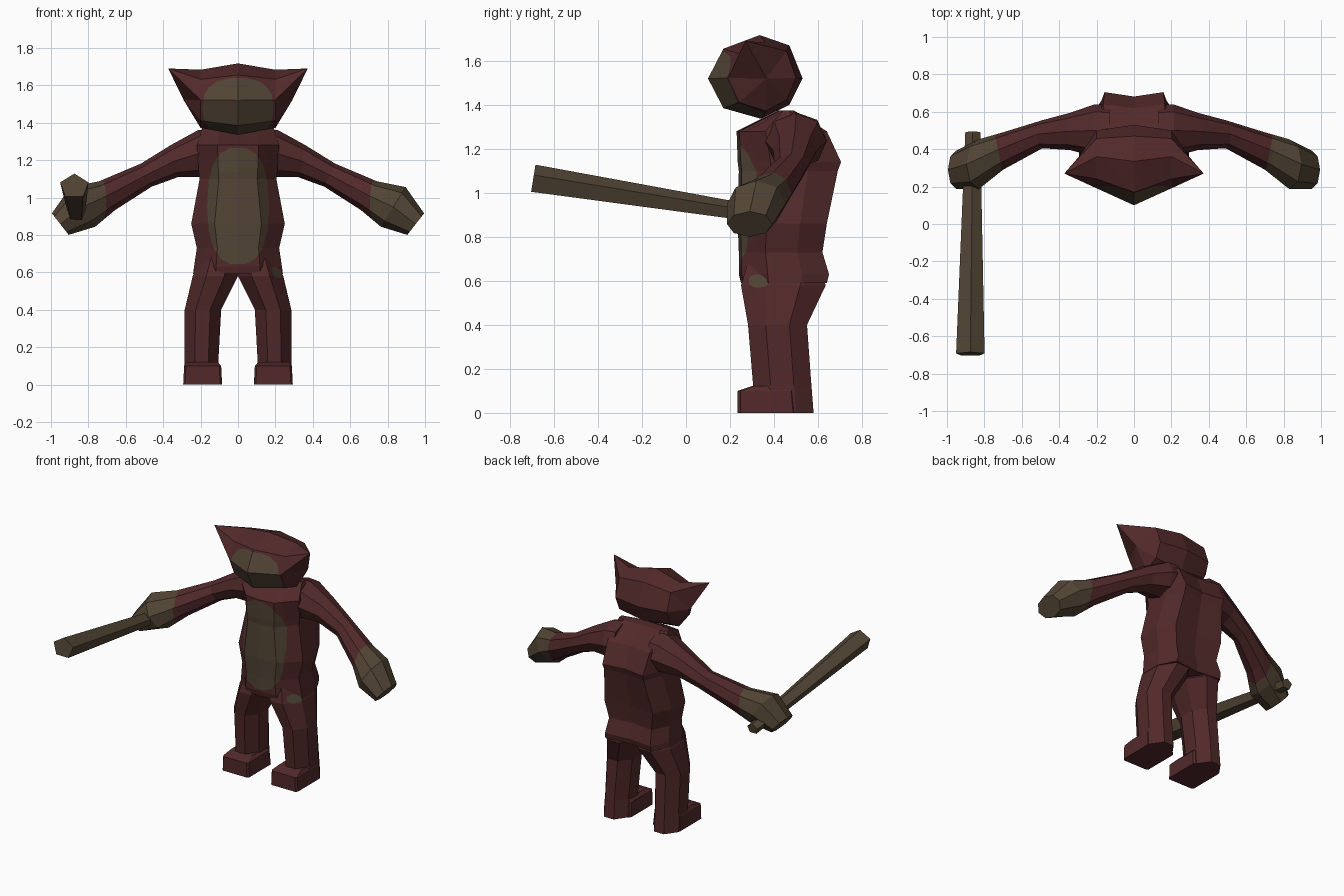
import bpy, bmesh, math
from mathutils import Vector

if "Cube" in bpy.data.objects:
    bpy.data.objects.remove(bpy.data.objects["Cube"])


def material(name, rgb):
    m = bpy.data.materials.new(name)
    m.diffuse_color = (*rgb, 1)
    m.use_nodes = True
    m.node_tree.nodes["Principled BSDF"].inputs["Base Color"].default_value = m.diffuse_color
    return m


FUR = material("dark_red_fur", (0.084, 0.022, 0.023))
SKIN = material("brown_skin", (0.084, 0.059, 0.035))


def finish(bm, name, mats=(FUR, SKIN)):
    bmesh.ops.recalc_face_normals(bm, faces=bm.faces)
    me = bpy.data.meshes.new(name)
    bm.to_mesh(me)
    bm.free()
    for m in mats:
        me.materials.append(m)
    ob = bpy.data.objects.new(name, me)
    bpy.context.collection.objects.link(ob)
    return ob


def loft(bm, rings):
    """Skin a list of equal-length point rings and cap both ends."""
    rows = [[bm.verts.new(p) for p in r] for r in rings]
    n = len(rows[0])
    for a, b in zip(rows, rows[1:]):
        for i in range(n):
            j = (i + 1) % n
            bm.faces.new((a[i], a[j], b[j], b[i]))
    bm.faces.new(rows[0])
    bm.faces.new(rows[-1])
    bmesh.ops.recalc_face_normals(bm, faces=bm.faces)
    return rows


def cut(bm, co, no):
    bmesh.ops.bisect_plane(bm, geom=bm.verts[:] + bm.edges[:] + bm.faces[:],
                           plane_co=co, plane_no=no, dist=1e-5)


def paint(bm, facing, centre, radii, power=2.5, steps=18):
    """Cut a rounded patch into the faces that look along 'facing'."""
    facing, centre = Vector(facing), Vector(centre)
    up = Vector((0, 0, 1))
    side = up.cross(facing)
    bm.normal_update()
    for f in bm.faces:
        if f.normal.dot(facing) > 0.08:
            f.material_index = 1
    pts = []
    for k in range(steps):
        a = math.tau * k / steps
        c, s = math.cos(a), math.sin(a)
        pts.append(centre
                   + side * math.copysign(abs(c) ** (2 / power), c) * radii[0]
                   + up * math.copysign(abs(s) ** (2 / power), s) * radii[1])
    for p, q in zip(pts, pts[1:] + pts[:1]):
        out = (q - p).cross(facing).normalized()
        if out.dot(p - centre) < 0:
            out = -out
        faces = [f for f in bm.faces if f.material_index == 1]
        edges = {e for f in faces for e in f.edges}
        verts = {v for f in faces for v in f.verts}
        bmesh.ops.bisect_plane(bm, geom=list(verts) + list(edges) + faces,
                               plane_co=p, plane_no=out, dist=1e-5)
        for f in bm.faces:
            if f.material_index == 1 and (f.calc_center_median() - p).dot(out) > 0:
                f.material_index = 0


# Torso: broad flat back, rounded belly
def torso_ring(z, w, yf, yb):
    d = yb - yf
    half = [(0.5 * w, yf + 0.03 * d), (w, yf + 0.32 * d),
            (w * 1.0, yb - 0.3 * d), (0.75 * w, yb)]
    pts = [(0, yf)] + half + [(0, yb - 0.05 * d)] + [(-x, y) for x, y in reversed(half)]
    return [(x, y, z) for x, y in pts]


bm = bmesh.new()
loft(bm, [torso_ring(*r) for r in (
    (0.59, 0.24, 0.25, 0.64), (0.63, 0.235, 0.24, 0.65), (0.73, 0.22, 0.24, 0.62),
    (0.86, 0.25, 0.235, 0.64), (1.10, 0.205, 0.24, 0.69), (1.14, 0.21, 0.235, 0.705),
    (1.28, 0.22, 0.23, 0.64), (1.375, 0.19, 0.42, 0.49))])
paint(bm, (0, -1, 0), (0, 0, 0.955), (0.165, 0.315))
torso = finish(bm, "torso")

# Head: octagonal profile swept sideways into pointed ears
PROFILE = [(0.10, 1.52), (0.17, 1.655), (0.335, 1.717), (0.47, 1.67),
           (0.53, 1.52), (0.47, 1.40), (0.34, 1.337), (0.17, 1.385)]


def head_ring(x):
    if x == 0:
        return [(0, y, z) for y, z in PROFILE]
    return [(x, 0.36 + (y - 0.335) * 0.72, 1.53 + (z - 1.53) * 0.82) for y, z in PROFILE]


bm = bmesh.new()
rows = [[bm.verts.new(p) for p in head_ring(x)] for x in (-0.2, 0, 0.2)]
for a, b in zip(rows, rows[1:]):
    for i in range(8):
        j = (i + 1) % 8
        bm.faces.new((a[i], a[j], b[j], b[i]))
for ring, s in ((rows[0], -1), (rows[2], 1)):
    ear = bm.verts.new((0.373 * s, 0.27, 1.69))
    cheek = bm.verts.new((0.29 * s, 0.365, 1.52))
    for i in range(8):
        bm.faces.new((ring[i], ring[(i + 1) % 8], ear if i < 3 else cheek))
    bm.faces.new((ring[0], ear, cheek))
    bm.faces.new((ring[3], ear, cheek))
bmesh.ops.recalc_face_normals(bm, faces=bm.faces)
paint(bm, (0, -1, 0), (0, 0, 1.48), (0.19, 0.16))
finish(bm, "head")


# Arms with large hands
def arm_ring(s, x, y, z, ry, rn, tilt):
    t = math.radians(tilt)
    pts = []
    for k in range(8):
        a = math.tau * k / 8
        n = math.sin(a) * rn
        pts.append((s * (x + n * math.sin(t)), y + math.cos(a) * ry, z + n * math.cos(t)))
    return pts


ARM = [(0.13, 0.49, 1.24, 0.15, 0.13, 0), (0.21, 0.50, 1.235, 0.14, 0.125, 2),
       (0.34, 0.495, 1.195, 0.10, 0.088, 12), (0.49, 0.48, 1.12, 0.075, 0.068, 25),
       (0.70, 0.39, 1.01, 0.10, 0.088, 30), (0.83, 0.32, 0.95, 0.133, 0.125, 32),
       (0.95, 0.29, 0.858, 0.103, 0.073, 38)]
for s, side in ((1, "left"), (-1, "right")):
    bm = bmesh.new()
    loft(bm, [arm_ring(s, *r) for r in ARM])
    co, no = Vector((s * 0.72, 0.36, 1.0)), Vector((s, -0.2, 0))
    cut(bm, co, no)
    for f in bm.faces:
        f.material_index = int((f.calc_center_median() - co).dot(no) > 0)
    finish(bm, side + "_arm")


# Legs and feet
def leg_ring(s, z, x0, x1, y0, y1, c=0.3):
    dx, dy = (x1 - x0) * c, (y1 - y0) * c
    pts = [(x0 + dx, y0), (x1 - dx, y0), (x1, y0 + dy), (x1, y1 - dy),
           (x1 - dx, y1), (x0 + dx, y1), (x0, y1 - dy), (x0, y0 + dy)]
    return [(s * x, y, z) for x, y in pts]


LEG = [(0.0, 0.10, 0.29, 0.31, 0.58), (0.125, 0.105, 0.285, 0.305, 0.57),
       (0.40, 0.09, 0.285, 0.282, 0.55), (0.58, 0.0, 0.242, 0.25, 0.635),
       (0.68, 0.01, 0.20, 0.28, 0.59)]
FOOT = [(0.0, 0.085, 0.293, 0.235, 0.50, 0.05), (0.10, 0.09, 0.288, 0.235, 0.49, 0.05),
        (0.122, 0.11, 0.275, 0.30, 0.48, 0.05)]
for s, side in ((1, "left"), (-1, "right")):
    bm = bmesh.new()
    loft(bm, [leg_ring(s, *r) for r in LEG])
    if s > 0:
        paint(bm, (1, 0, 0), (0, 0.33, 0.60), (0.045, 0.03))
    finish(bm, side + "_leg")
    bm = bmesh.new()
    loft(bm, [leg_ring(s, *r) for r in FOOT])
    finish(bm, side + "_foot")


# Club: tapered five-sided shaft held in the right hand
def club_ring(x, y, z, rx, rz):
    return [(x + rx * math.sin(math.tau * k / 5), y + 0.16 * rz * math.cos(math.tau * k / 5),
             z + rz * math.cos(math.tau * k / 5)) for k in range(5)]


bm = bmesh.new()
loft(bm, [club_ring(-0.875, -0.695, 1.06, 0.08, 0.068),
          club_ring(-0.862, 0.49, 0.875, 0.042, 0.036)])
finish(bm, "club", (SKIN,))
